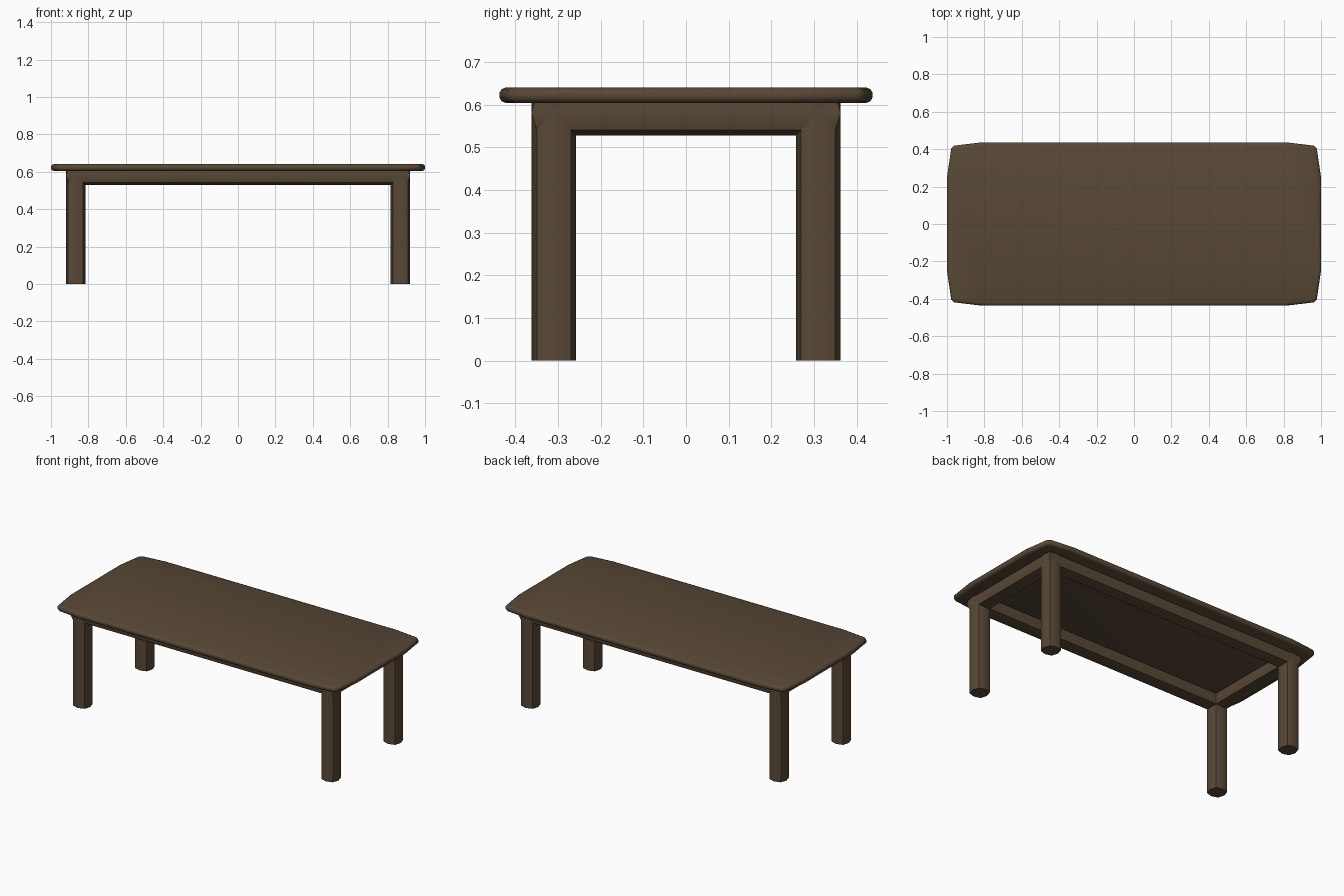
import bpy, bmesh, math
from mathutils import Vector

if "Cube" in bpy.data.objects:
    bpy.data.objects.remove(bpy.data.objects["Cube"])

wood = bpy.data.materials.new("dark brown wood")
wood.diffuse_color = (0.098, 0.065, 0.037, 1)
wood.use_nodes = True
wood.node_tree.nodes["Principled BSDF"].inputs["Base Color"].default_value = wood.diffuse_color


def loft(name, rings, closed=False, angle=45):
    """Skin a list of equal-length point rings; cap the ends unless closed."""
    bm = bmesh.new()
    loops = [[bm.verts.new(p) for p in ring] for ring in rings]
    n = len(loops[0])
    pairs = list(zip(loops, loops[1:]))
    if closed:
        pairs.append((loops[-1], loops[0]))
    else:
        bm.faces.new(loops[0][::-1])
        bm.faces.new(loops[-1])
    for a, b in pairs:
        for i in range(n):
            j = (i + 1) % n
            bm.faces.new((a[i], a[j], b[j], b[i]))
    bmesh.ops.recalc_face_normals(bm, faces=bm.faces)
    mesh = bpy.data.meshes.new(name)
    bm.to_mesh(mesh)
    bm.free()
    mesh.materials.append(wood)
    obj = bpy.data.objects.new(name, mesh)
    bpy.context.collection.objects.link(obj)
    bpy.ops.object.select_all(action='DESELECT')
    obj.select_set(True)
    bpy.context.view_layer.objects.active = obj
    bpy.ops.object.shade_smooth_by_angle(angle=math.radians(angle))
    return obj


# Shared frame section: soft square with bulging sides
H, C = 0.0525, 0.0525 * 0.76
section = [(H, 0), (C, C), (0, H), (-C, C), (-H, 0), (-C, -C), (0, -H), (C, -C)]
LX, LY, AZ = 0.868, 0.310, 0.581

# Four legs
for sx, side in ((-1, "left"), (1, "right")):
    for sy, end in ((-1, "front"), (1, "back")):
        loft(f"{end}_{side}_leg",
             [[(sx * LX + u, sy * LY + v, z) for u, v in section] for z in (0, 0.62)])

# Mitred apron ring using the same section
loft("apron_frame",
     [[(sx * (LX + u), sy * (LY + u), AZ + v) for u, v in section]
      for sx, sy in ((1, 1), (-1, 1), (-1, -1), (1, -1))], closed=True)

# Table top: bowed outline with clipped corners and a rounded edge
quarter = [(1.0, 0.25), (0.977, 0.405), (0.962, 0.419), (0.81, 0.437)]
outline = (quarter + [(-x, y) for x, y in quarter[::-1]]
           + [(-x, -y) for x, y in quarter] + [(x, -y) for x, y in quarter[::-1]])
edge = [(0.016, 0.604), (0.005, 0.608), (0, 0.616), (0, 0.629), (0.005, 0.637), (0.016, 0.641)]
loft("table_top",
     [[(x * (1 - d), y * (1 - d / 0.437), z) for x, y in outline] for d, z in edge], angle=40)
